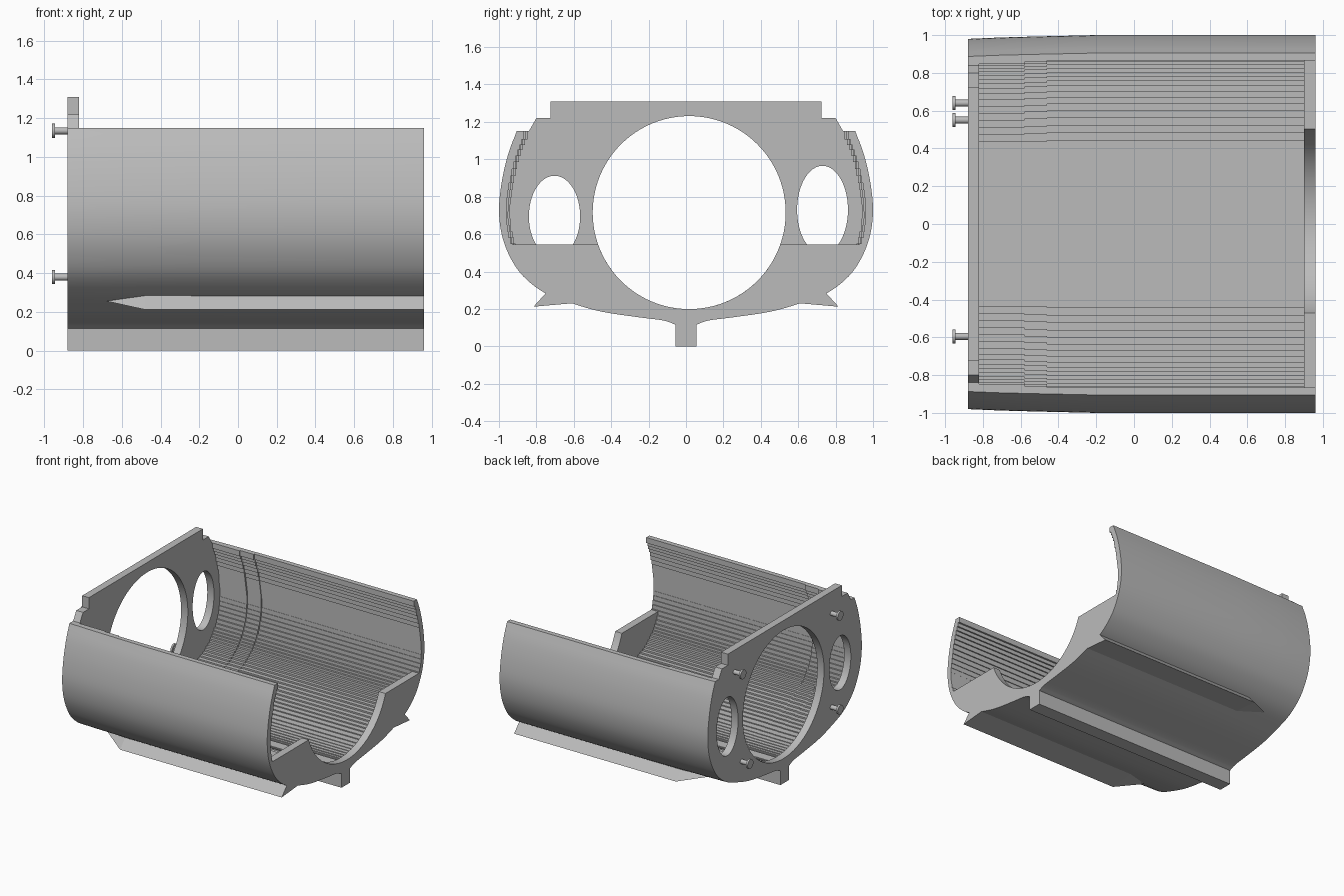
import bpy, bmesh, math
from mathutils import Vector

cube = bpy.data.objects.get("Cube")
if cube:
    bpy.data.objects.remove(cube, do_unlink=True)

grey = bpy.data.materials.new("plain grey")
grey.use_nodes = True
grey.diffuse_color = (0.5, 0.5, 0.5, 1)
grey.node_tree.nodes["Principled BSDF"].inputs["Base Color"].default_value = (0.5, 0.5, 0.5, 1)

BACK, FRONT, PLATE = -0.88, 0.96, 0.06
HOLE_Y, HOLE_Z, HOLE_R = 0.017, 0.715, 0.516
PLATE_TOP = 0.545


def add_object(name, bm, smooth=None):
    bmesh.ops.recalc_face_normals(bm, faces=bm.faces)
    mesh = bpy.data.meshes.new(name)
    bm.to_mesh(mesh)
    bm.free()
    mesh.materials.append(grey)
    obj = bpy.data.objects.new(name, mesh)
    bpy.context.collection.objects.link(obj)
    if smooth:
        bpy.ops.object.select_all(action='DESELECT')
        obj.select_set(True)
        bpy.context.view_layer.objects.active = obj
        bpy.ops.object.shade_smooth_by_angle(angle=math.radians(smooth))
    return obj


def spline(pts, n):
    """Smooth curve through 2D points, n steps per span."""
    p = [Vector(q) for q in pts]
    p = [2 * p[0] - p[1]] + p + [2 * p[-1] - p[-2]]
    out = []
    for a, b, c, d in zip(p, p[1:], p[2:], p[3:]):
        for i in range(n):
            t = i / n
            out.append(0.5 * (2 * b + (c - a) * t + (2 * a - 5 * b + 4 * c - d) * t * t
                              + (3 * b - a - 3 * c + d) * t ** 3))
    return out + [p[-2]]


def mirror(half):
    return [Vector((-p.x, p.y)) for p in reversed(half)]


def loft(name, rings, smooth=None):
    bm = bmesh.new()
    loops = [[bm.verts.new(v) for v in r] for r in rings]
    n = len(loops[0])
    for a, b in zip(loops, loops[1:]):
        for i in range(n):
            j = (i + 1) % n
            bm.faces.new((a[i], a[j], b[j], b[i]))
    bm.faces.new(loops[0])
    bm.faces.new(loops[-1])
    bmesh.ops.remove_doubles(bm, verts=bm.verts, dist=1e-5)
    return add_object(name, bm, smooth)


def plate(name, outlines, x):
    """Flat plate in the y-z plane; extra outlines become holes."""
    cu = bpy.data.curves.new(name, 'CURVE')
    cu.dimensions, cu.fill_mode, cu.extrude = '2D', 'BOTH', PLATE / 2
    for pts in outlines:
        s = cu.splines.new('POLY')
        s.points.add(len(pts) - 1)
        for sp, p in zip(s.points, pts):
            sp.co = (p[0], p[1], 0, 1)
        s.use_cyclic_u = True
    tmp = bpy.data.objects.new(name + " curve", cu)
    bpy.context.collection.objects.link(tmp)
    deps = bpy.context.evaluated_depsgraph_get()
    mesh = bpy.data.meshes.new_from_object(tmp.evaluated_get(deps))
    bm = bmesh.new()
    bm.from_mesh(mesh)
    bpy.data.objects.remove(tmp, do_unlink=True)
    bpy.data.meshes.remove(mesh)
    bmesh.ops.remove_doubles(bm, verts=bm.verts, dist=1e-5)
    for v in bm.verts:
        v.co = (x + v.co.z, v.co.x, v.co.y)
    for f in bm.faces:
        f.smooth = False
        f.material_index = 0
    return add_object(name, bm, 30)


def ellipse(cy, cz, ry, rz, n=64):
    return [(cy + ry * math.cos(2 * math.pi * i / n), cz + rz * math.sin(2 * math.pi * i / n))
            for i in range(n)]


# Hull half-section, from the top rim down to the keel
half = spline([(0.905, 1.15), (0.95, 1.03), (0.985, 0.88), (1.0, 0.72), (0.978, 0.57),
               (0.92, 0.44), (0.85, 0.355), (0.75, 0.283), (0.61, 0.23), (0.45, 0.185),
               (0.25, 0.155), (0.12, 0.138), (0.055, 0.115)], 4)

# Inner half-section: offset inwards, then cut into square steps
offset = []
for i, p in enumerate(half):
    d = (half[min(i + 1, len(half) - 1)] - half[max(i - 1, 0)]).normalized()
    q = p + Vector((d.y, -d.x)) * 0.04
    if i == 0:
        q = Vector((0.865, 1.15))
    if q.x > 0.03:
        offset.append(q)
offset.append(Vector((0.03, 0.16)))
inner = [offset[0]]
for a, b in zip(offset, offset[1:]):
    inner += [Vector((a.x, b.y)), b]

# Hull shell with keel, narrowing slightly to the back, inside jogged
keel = [Vector((0.055, 0)), Vector((-0.055, 0))]
rings = []
for x, so, si in ((BACK, .98, .98), (-0.72, .987, .98), (-0.58, .991, .98), (-0.58, .991, .99),
                  (-0.46, .994, .99), (-0.46, .994, 1), (-0.2, 1, 1), (FRONT, 1, 1)):
    outer = [(x, p.x * (so if p.y > 0.12 else 1), p.y) for p in half + keel + mirror(half)]
    rings.append(outer + [(x, p.x * si, p.y) for p in inner + mirror(inner)])
    n = len(outer)
    rings[-1][n:] = [(x, -q[1], q[2]) for q in rings[-1][n:]]
loft("hull_shell", rings, 25)

# Tall back plate with one large and two small oval openings
rim = [Vector((0.725, 1.31)), Vector((0.725, 1.22)), Vector((0.80, 1.22)), Vector((0.84, 1.15))]
side = rim + [Vector((p.x * 0.98, p.y)) for p in half]
plate("back_plate", [side + mirror(side), ellipse(HOLE_Y, HOLE_Z, HOLE_R, HOLE_R, 96),
                     ellipse(-0.703, 0.695, 0.137, 0.217), ellipse(0.73, 0.73, 0.136, 0.235)],
      BACK + PLATE / 2)

# Low front plate with a round cradle
low = [p for p in half if p.y < PLATE_TOP]
low.insert(0, Vector((0.968, PLATE_TOP)))
a0 = math.asin((PLATE_TOP - HOLE_Z) / HOLE_R)
arc = []
for i in range(49):
    a = math.pi - a0 + (math.pi + 2 * a0) * i / 48
    arc.append((HOLE_Y + HOLE_R * math.cos(a), HOLE_Z + HOLE_R * math.sin(a)))
plate("front_plate", [low + mirror(low) + arc], FRONT - PLATE / 2)

# Pointed fins along the lower sides
for s, name in ((1, "rear_fin"), (-1, "front_fin")):
    tri = ((0.75, 0.284), (0.815, 0.212), (0.61, 0.23))
    bm = bmesh.new()
    a, b = ([bm.verts.new((x, s * y, z)) for y, z in tri] for x in (-0.48, FRONT))
    tip = bm.verts.new((-0.68, s * 0.69, 0.256))
    for i in range(3):
        j = (i + 1) % 3
        bm.faces.new((a[i], a[j], b[j], b[i]))
        bm.faces.new((a[j], a[i], tip))
    bm.faces.new(b)
    add_object(name, bm)

# Headed pegs on the back plate
for k, (y, z) in enumerate(((0.64, 1.135), (0.55, 0.38), (-0.595, 1.135), (-0.595, 0.38))):
    profile = ((-0.96, 0.037), (-0.945, 0.037), (-0.945, 0.018), (BACK + 0.01, 0.018))
    loft(f"peg_{k + 1}", [[(x, *p) for p in ellipse(y, z, r, r, 20)] for x, r in profile], 30)
